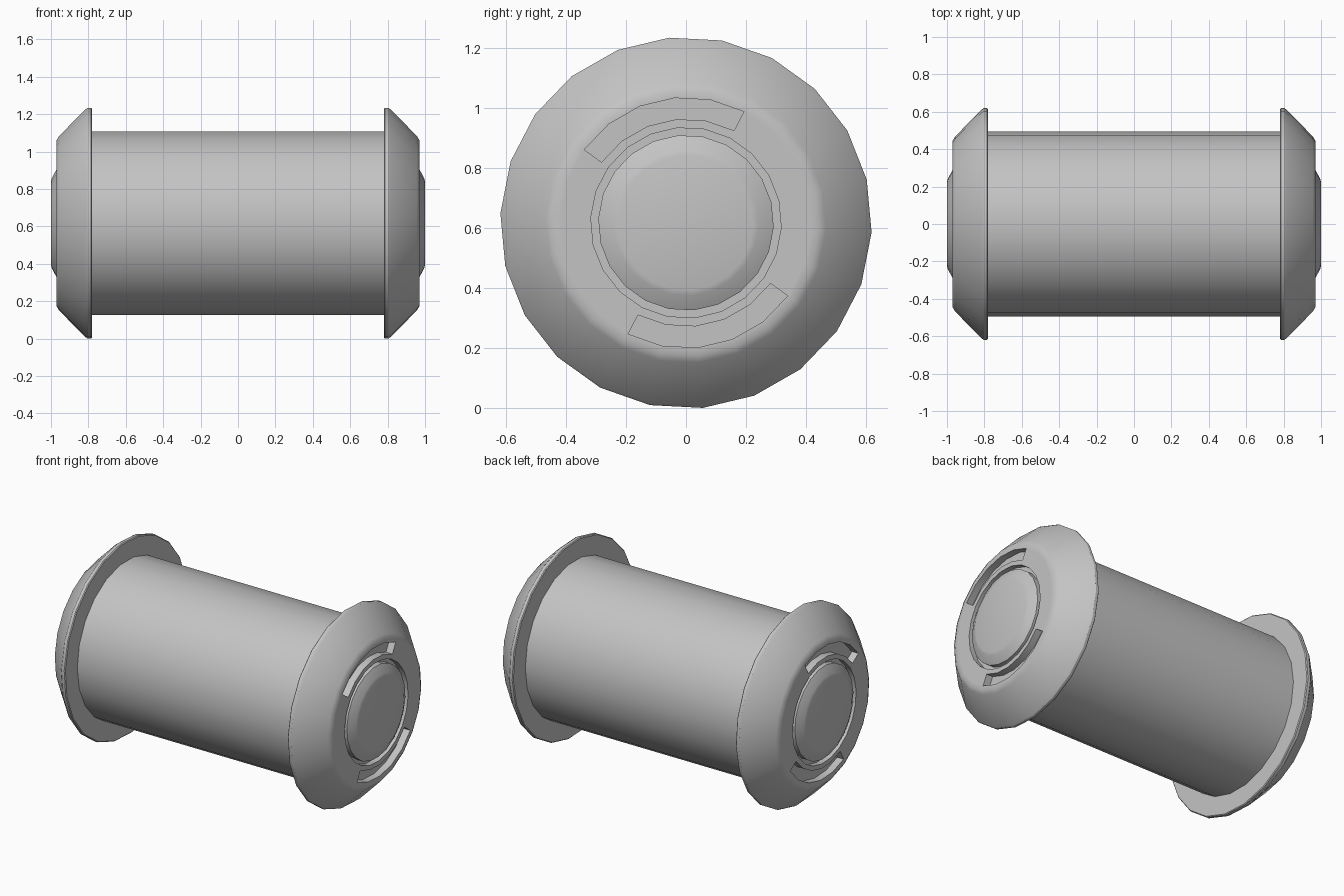
import bpy, bmesh, math

SIDES = 22
STEP = 2 * math.pi / SIDES
CENTRE_Z = 0.617
PHASE = math.radians(13.4)

cube = bpy.data.objects.get("Cube")
if cube:
    bpy.data.objects.remove(cube, do_unlink=True)

grey = bpy.data.materials.new("plain_grey")
grey.use_nodes = True
colour = (0.55, 0.55, 0.55, 1)
grey.diffuse_color = colour
grey.node_tree.nodes["Principled BSDF"].inputs["Base Color"].default_value = colour


def lathe(profile, phase):
    """Turn (x, radius) points around the x axis; returns bmesh and face bands."""
    bm = bmesh.new()
    rings = [[bm.verts.new((x, r * math.cos(phase + i * STEP), r * math.sin(phase + i * STEP)))
              for i in range(SIDES)] for x, r in profile]
    bands = []
    for a, b in zip(rings, rings[1:]):
        bands.append([bm.faces.new((a[i], a[(i + 1) % SIDES], b[(i + 1) % SIDES], b[i]))
                      for i in range(SIDES)])
    bm.faces.new(rings[0])
    bm.faces.new(rings[-1])
    return bm, bands


def finish(name, bm, mirrored=False):
    bmesh.ops.recalc_face_normals(bm, faces=bm.faces)
    mesh = bpy.data.meshes.new(name)
    bm.to_mesh(mesh)
    bm.free()
    mesh.materials.append(grey)
    ob = bpy.data.objects.new(name, mesh)
    bpy.context.collection.objects.link(ob)
    ob.location.z = CENTRE_Z
    bpy.ops.object.select_all(action="DESELECT")
    ob.select_set(True)
    bpy.context.view_layer.objects.active = ob
    bpy.ops.object.shade_smooth_by_angle(angle=math.radians(32))
    if mirrored:
        ob.modifiers.new("Mirror", "MIRROR").use_axis[0] = True


# Central tube
bm, _ = lathe([(-0.79, 0.495), (0.79, 0.495)], 0)
finish("tube", bm)

# Flared end caps with a groove around the hub
FACE_X = 0.97
bm, bands = lathe([(0.78, 0.40), (0.78, 0.615), (0.785, 0.62), (0.803, 0.62), (0.815, 0.612),
                   (0.957, 0.468), (FACE_X, 0.445), (FACE_X, 0.418), (FACE_X, 0.347),
                   (FACE_X, 0.318), (0.935, 0.318), (0.935, 0.20)], PHASE)

# Two opposite curved slots, five segments long, sunk into the face
slot_band = bands[7]
for start in (3, 3 + SIDES // 2):
    faces = [slot_band[(start + i) % SIDES] for i in range(5)]
    new = bmesh.ops.extrude_face_region(bm, geom=faces)["geom"]
    verts = [g for g in new if isinstance(g, bmesh.types.BMVert)]
    bmesh.ops.translate(bm, verts=verts, vec=(-0.045, 0, 0))
    bmesh.ops.delete(bm, geom=[f for f in faces if f.is_valid], context="FACES_ONLY")
finish("end_cap", bm, mirrored=True)

# Chamfered round hubs
bm, _ = lathe([(0.93, 0.293), (0.968, 0.293), (0.995, 0.243), (1.0, 0.225)], PHASE)
finish("hub", bm, mirrored=True)
